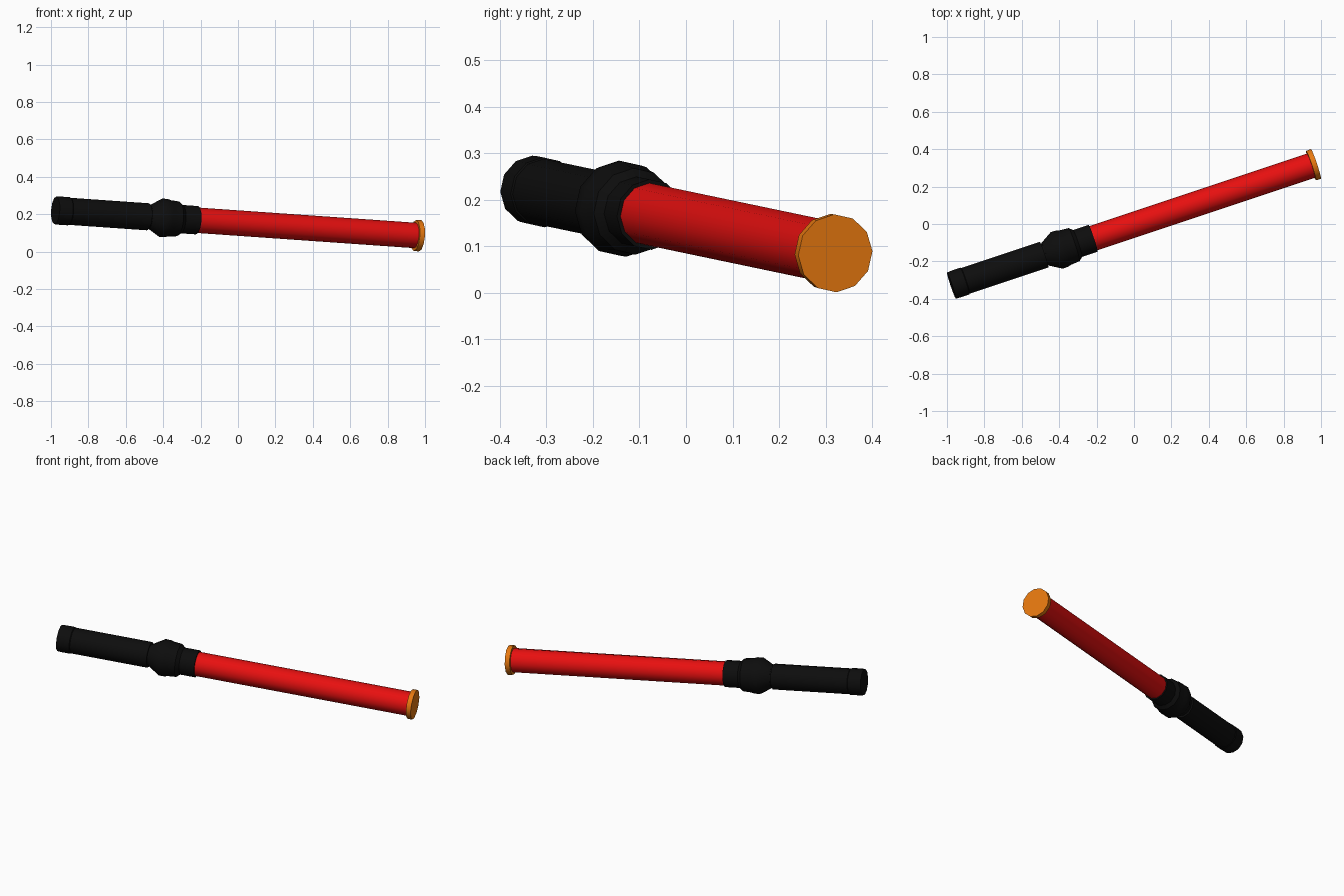
import bpy, bmesh, math
from mathutils import Vector

if "Cube" in bpy.data.objects:
    bpy.data.objects.remove(bpy.data.objects["Cube"])

# Baton axis, from the grip end to the tip
START = Vector((-0.976, -0.329, 0.221))
END = Vector((0.973, 0.321, 0.085))
AXIS = (END - START).normalized()
LENGTH = (END - START).length
SIDE = Vector((0, 0, 1)).cross(AXIS).normalized()
UP = AXIS.cross(SIDE)
SIDES = 12
PHASE = math.radians(3)


def material(name, color):
    m = bpy.data.materials.new(name)
    m.diffuse_color = (*color, 1)
    m.use_nodes = True
    m.node_tree.nodes["Principled BSDF"].inputs["Base Color"].default_value = m.diffuse_color
    return m


def lathe(name, profile, mat):
    """Closed round part from (distance along axis, radius) pairs."""
    bm = bmesh.new()
    rings = []
    for t, r in profile:
        ring = []
        for i in range(SIDES):
            a = PHASE + 2 * math.pi * i / SIDES
            offset = SIDE * math.cos(a) + UP * math.sin(a)
            ring.append(bm.verts.new(START + AXIS * t + offset * r))
        rings.append(ring)
    for a, b in zip(rings, rings[1:]):
        for i in range(SIDES):
            j = (i + 1) % SIDES
            bm.faces.new((a[i], a[j], b[j], b[i]))
    bm.faces.new(rings[0][::-1])
    bm.faces.new(rings[-1])
    bmesh.ops.recalc_face_normals(bm, faces=bm.faces)
    mesh = bpy.data.meshes.new(name)
    bm.to_mesh(mesh)
    bm.free()
    obj = bpy.data.objects.new(name, mesh)
    bpy.context.collection.objects.link(obj)
    mesh.materials.append(mat)
    bpy.ops.object.select_all(action='DESELECT')
    obj.select_set(True)
    bpy.context.view_layer.objects.active = obj
    bpy.ops.object.shade_smooth_by_angle(angle=math.radians(32))
    return obj


black = material("black_rubber", (0.004, 0.004, 0.004))
red = material("red_plastic", (0.8, 0.005, 0.005))
orange = material("orange_plastic", (0.8, 0.19, 0.005))

# Grip with a slightly raised end collar
lathe("end_collar", [(0, 0.074), (0.025, 0.0755), (0.075, 0.0755), (0.08, 0.072)], black)
lathe("grip", [(0.07, 0.0725), (0.523, 0.0725)], black)

# Narrow neck, flared switch housing and tube socket
lathe("neck", [(0.5, 0.062), (0.56, 0.062)], black)
lathe("flared_housing", [(0.53, 0.064), (0.595, 0.103), (0.628, 0.102),
                         (0.645, 0.097), (0.693, 0.093), (0.715, 0.074)], black)
lathe("tube_socket", [(0.70, 0.076), (0.80, 0.076)], black)

# Signal tube and tip cap
lathe("signal_tube", [(0.78, 0.068), (LENGTH - 0.02, 0.068)], red)
lathe("tip_cap", [(LENGTH - 0.028, 0.083), (LENGTH, 0.084)], orange)
